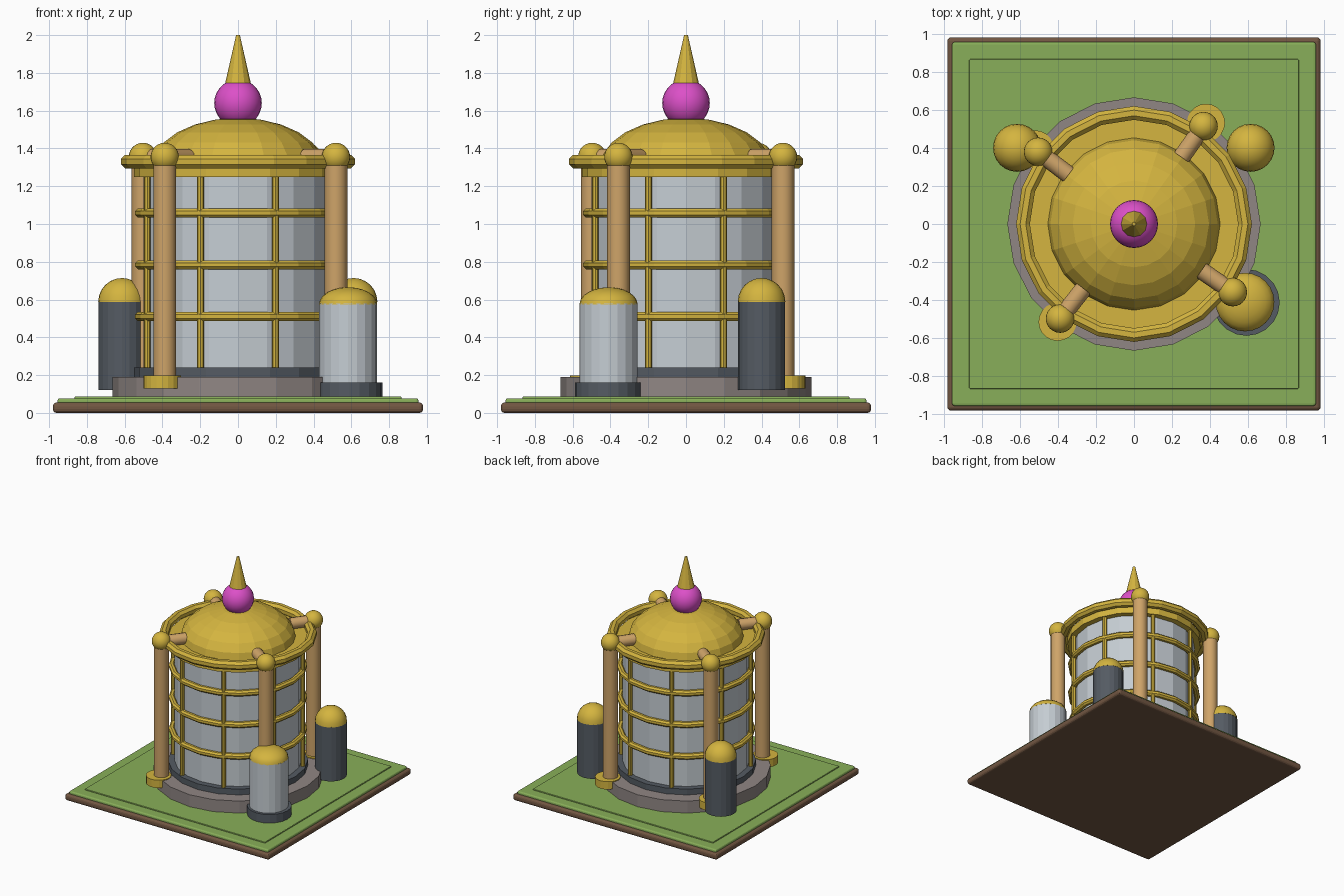
import bpy, bmesh, math
from mathutils import Vector

if "Cube" in bpy.data.objects:
    bpy.data.objects.remove(bpy.data.objects["Cube"], do_unlink=True)


def material(name, rgb):
    m = bpy.data.materials.new(name)
    m.use_nodes = True
    m.diffuse_color = (*rgb, 1)
    m.node_tree.nodes["Principled BSDF"].inputs["Base Color"].default_value = (*rgb, 1)
    return m


GOLD = material("gold", (0.66, 0.46, 0.05))
GREEN = material("grass green", (0.25, 0.43, 0.10))
BROWN = material("earth brown", (0.17, 0.095, 0.055))
STONE = material("warm stone", (0.28, 0.24, 0.23))
SILVER = material("pale silver", (0.56, 0.61, 0.65))
SLATE = material("dark slate", (0.09, 0.105, 0.125))
TAN = material("tan", (0.62, 0.37, 0.14))
PINK = material("magenta", (0.72, 0.08, 0.58))


def finish(name, bm, mat, loc=(0, 0, 0), smooth=False):
    bmesh.ops.recalc_face_normals(bm, faces=bm.faces)
    mesh = bpy.data.meshes.new(name)
    bm.to_mesh(mesh)
    bm.free()
    mesh.materials.append(mat)
    for p in mesh.polygons:
        p.use_smooth = False
    ob = bpy.data.objects.new(name, mesh)
    ob.location = loc
    bpy.context.collection.objects.link(ob)
    if smooth:
        bpy.ops.object.select_all(action='DESELECT')
        ob.select_set(True)
        bpy.context.view_layer.objects.active = ob
        bpy.ops.object.shade_smooth_by_angle(angle=math.radians(35))
    return ob


def lathe(name, profile, mat, loc=(0, 0, 0), sides=20, closed=False, smooth=False):
    """Spin (radius, height) points around z; open profiles get end caps."""
    bm = bmesh.new()
    rings = []
    for r, z in profile:
        if r < 1e-4:
            rings.append([bm.verts.new((0, 0, z))] * sides)
        else:
            angles = [math.tau * i / sides for i in range(sides)]
            rings.append([bm.verts.new((r * math.cos(a), r * math.sin(a), z)) for a in angles])
    pairs = list(zip(rings, rings[1:]))
    if closed:
        pairs.append((rings[-1], rings[0]))
    for a, b in pairs:
        for i in range(sides):
            j = (i + 1) % sides
            bm.faces.new(list(dict.fromkeys((a[i], a[j], b[j], b[i]))))
    if not closed:
        for ring in (rings[0], rings[-1]):
            if ring[0] is not ring[1]:
                bm.faces.new(ring)
    return finish(name, bm, mat, loc, smooth)


def drum(name, r, z0, z1, mat, x=0, y=0, sides=20, smooth=False):
    return lathe(name, [(r, z0), (r, z1)], mat, (x, y, 0), sides, smooth=smooth)


def hoop(name, major, minor, z, mat):
    turn = [math.tau * (i + 0.5) / 8 for i in range(8)]
    pts = [(major + minor * math.cos(t), z + minor * math.sin(t)) for t in turn]
    return lathe(name, pts, mat, closed=True)


def dome(name, r, z0, height, mat, x=0, y=0, sides=24, steps=6, start=0, smooth=False):
    turn = [start + (math.pi / 2 - start) * i / steps for i in range(steps + 1)]
    pts = [(r * math.cos(t), z0 + height * math.sin(t)) for t in turn]
    return lathe(name, pts, mat, (x, y, 0), sides, smooth=smooth)


def ball(name, r, z, mat, x=0, y=0):
    return dome(name, r, z, r, mat, x, y, steps=14, start=-math.pi / 2, smooth=True)


def slab(name, half, z0, z1, bevel, mat):
    bm = bmesh.new()
    bmesh.ops.create_cube(bm, size=1)
    bmesh.ops.scale(bm, vec=(2 * half, 2 * half, z1 - z0), verts=bm.verts)
    ob = finish(name, bm, mat, (0, 0, (z0 + z1) / 2))
    mod = ob.modifiers.new("soft edges", 'BEVEL')
    mod.width, mod.segments = bevel, 3


# Ground plates
slab("earth_plate", 0.98, 0, 0.055, 0.02, BROWN)
slab("lawn", 0.955, 0.04, 0.077, 0.012, GREEN)
slab("raised_lawn", 0.865, 0.07, 0.086, 0.004, GREEN)

# Main tower
drum("stone_podium", 0.665, 0.08, 0.19, STONE)
drum("wall_footing", 0.55, 0.19, 0.24, SLATE)
drum("tower_wall", 0.50, 0.23, 1.27, SILVER)
for i in range(3):
    hoop(f"wall_hoop_{i + 1}", 0.52, 0.026, 0.51 + 0.274 * i, GOLD)
for i in range(8):
    a = math.tau * (i + 0.5) / 8
    drum(f"wall_bar_{i + 1}", 0.018, 0.23, 1.27, GOLD,
         0.52 * math.cos(a), 0.52 * math.sin(a), 8)

# Roof and finial
drum("roof_deck", 0.55, 1.25, 1.31, GOLD)
hoop("roof_rim", 0.583, 0.039, 1.33, GOLD)
dome("roof_dome", 0.455, 1.30, 0.262, GOLD, sides=20)
ball("finial_ball", 0.126, 1.64, PINK)
lathe("finial_spike", [(0.068, 1.745), (0.01, 2.0)], GOLD, sides=12)

# Outer columns with foot, ball cap and strut to the dome
for n, degrees in enumerate((54.6, 143, 232, 325.4)):
    a = math.radians(degrees)
    d = Vector((math.cos(a), math.sin(a), 0))
    x, y, _ = d * 0.63
    drum(f"column_{n + 1}", 0.06, 0.15, 1.35, TAN, x, y, 16, True)
    drum(f"column_foot_{n + 1}", 0.1, 0.13, 0.197, GOLD, *(d * 0.652).xy, 20)
    ball(f"column_cap_{n + 1}", 0.075, 1.355, GOLD, x, y)
    strut = lathe(f"strut_{n + 1}", [(0.046, 0), (0.046, 0.2)], TAN,
                  (*(d * 0.43).xy, 1.352), 12, smooth=True)
    strut.rotation_euler = (0, math.pi / 2, a)

# Side tanks
drum("wide_tank_base", 0.175, 0.08, 0.16, SLATE, 0.59, -0.412)
drum("wide_tank", 0.154, 0.15, 0.578, SILVER, 0.583, -0.41, 20)
dome("wide_tank_dome", 0.154, 0.575, 0.09, GOLD, 0.583, -0.41, smooth=True)
for side, x in (("left", 0.612), ("right", -0.614)):
    drum(f"{side}_tank", 0.125, 0.12, 0.59, SLATE, x, 0.4, 20)
    dome(f"{side}_tank_dome", 0.126, 0.588, 0.126, GOLD, x, 0.4, smooth=True)
